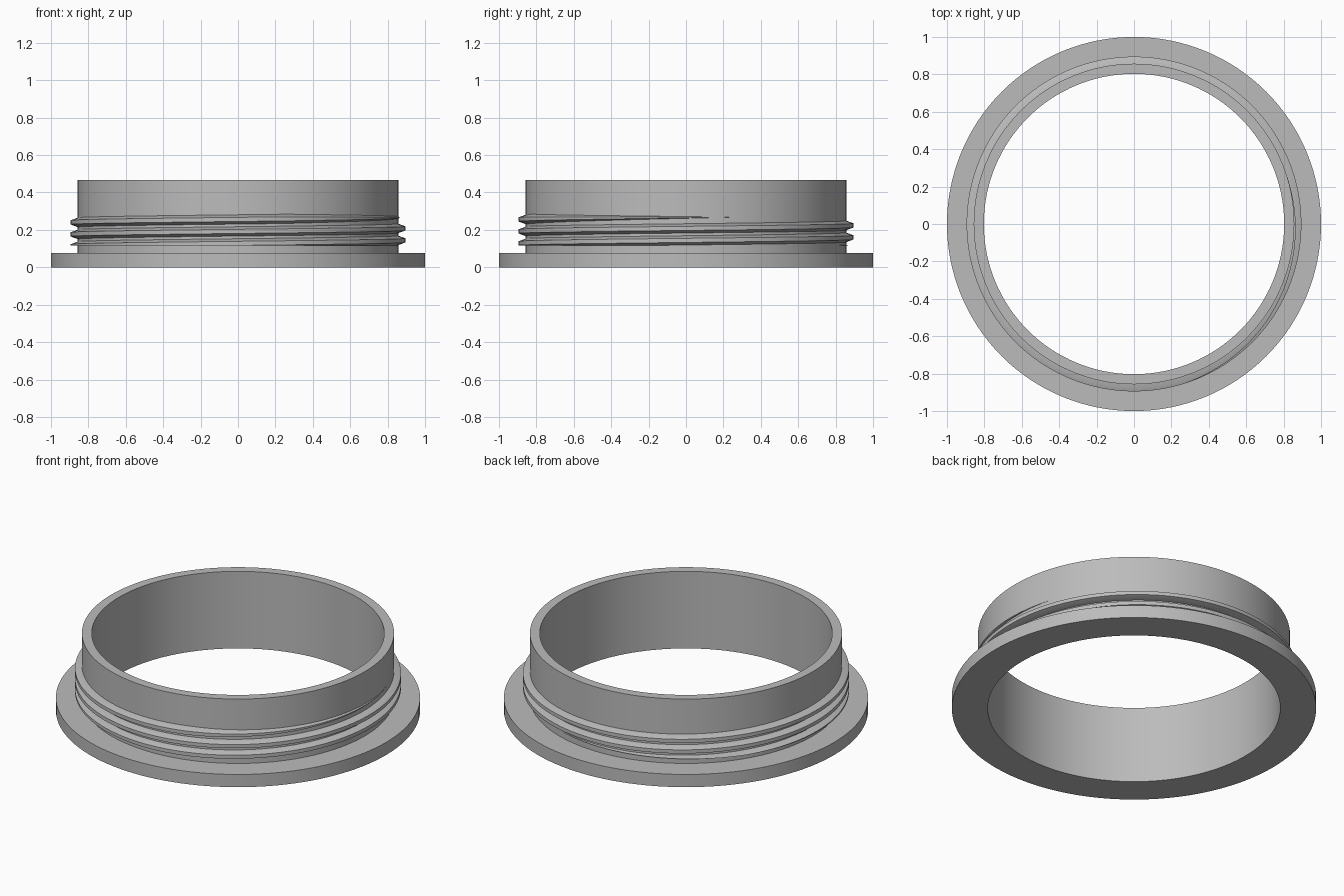
import bpy, bmesh, math

if "Cube" in bpy.data.objects:
    bpy.data.objects.remove(bpy.data.objects["Cube"])

SEG = 128
ROOT, CREST = 0.857, 0.895       # thread radii
ROOT_HW, CREST_HW = 0.025, 0.011  # half widths of the thread tooth
PITCH, MID, FLOOR = 0.064, 0.144, 0.117

grey = bpy.data.materials.new("plain grey")
grey.diffuse_color = (0.5, 0.5, 0.5, 1)
grey.use_nodes = True
grey.node_tree.nodes["Principled BSDF"].inputs["Base Color"].default_value = grey.diffuse_color


def sweep(name, rings, closed):
    """Join equal-length rings of points into a smooth-sided solid."""
    bm = bmesh.new()
    rows = [[bm.verts.new(p) for p in ring] for ring in rings]
    n = len(rows[0])
    for i in range(len(rows) if closed else len(rows) - 1):
        a, b = rows[i], rows[(i + 1) % len(rows)]
        for j in range(n):
            k = (j + 1) % n
            bm.faces.new((a[j], b[j], b[k], a[k]))
    if not closed:
        bm.faces.new(rows[0])
        bm.faces.new(rows[-1][::-1])
    bmesh.ops.recalc_face_normals(bm, faces=bm.faces)
    mesh = bpy.data.meshes.new(name)
    bm.to_mesh(mesh)
    bm.free()
    obj = bpy.data.objects.new(name, mesh)
    bpy.context.collection.objects.link(obj)
    mesh.materials.append(grey)
    bpy.ops.object.select_all(action='DESELECT')
    obj.select_set(True)
    bpy.context.view_layer.objects.active = obj
    bpy.ops.object.shade_smooth_by_angle(angle=math.radians(25))


def around(profile, angle):
    return [(r * math.cos(angle), r * math.sin(angle), z) for r, z in profile]


# Flanged collar: one turned profile with a through bore
collar = [(0.803, 0), (1, 0), (1, 0.077), (ROOT, 0.077), (ROOT, 0.467), (0.803, 0.467)]
sweep("flanged_collar",
      [around(collar, math.tau * i / SEG) for i in range(SEG)], True)


# Thread tooth: cut flat underneath at the start, tapering away at the end
def tooth(deg):
    mid = MID + PITCH * deg / 360
    if deg > 650:
        mid = MID + PITCH * 650 / 360 + (deg - 650) * 0.00010
    s = max(0.02, min(1, (737 - deg) / 90))
    root, crest, depth = ROOT_HW * s, CREST_HW * s, (CREST - ROOT) * s
    pts = []
    for off in (-root, -crest, crest, root):
        z = max(mid + off, FLOOR)
        t = (root - abs(z - mid)) / (root - crest)
        pts.append((ROOT + depth * max(0, min(1, t)), z))
    inner = ROOT - 0.008
    return [(inner, pts[0][1])] + pts + [(inner, pts[3][1] + 0.0002)]


START, END, STEP = -287, 737, 2
sweep("screw_thread",
      [around(tooth(d), math.radians(d)) for d in range(START, END + 1, STEP)], False)
